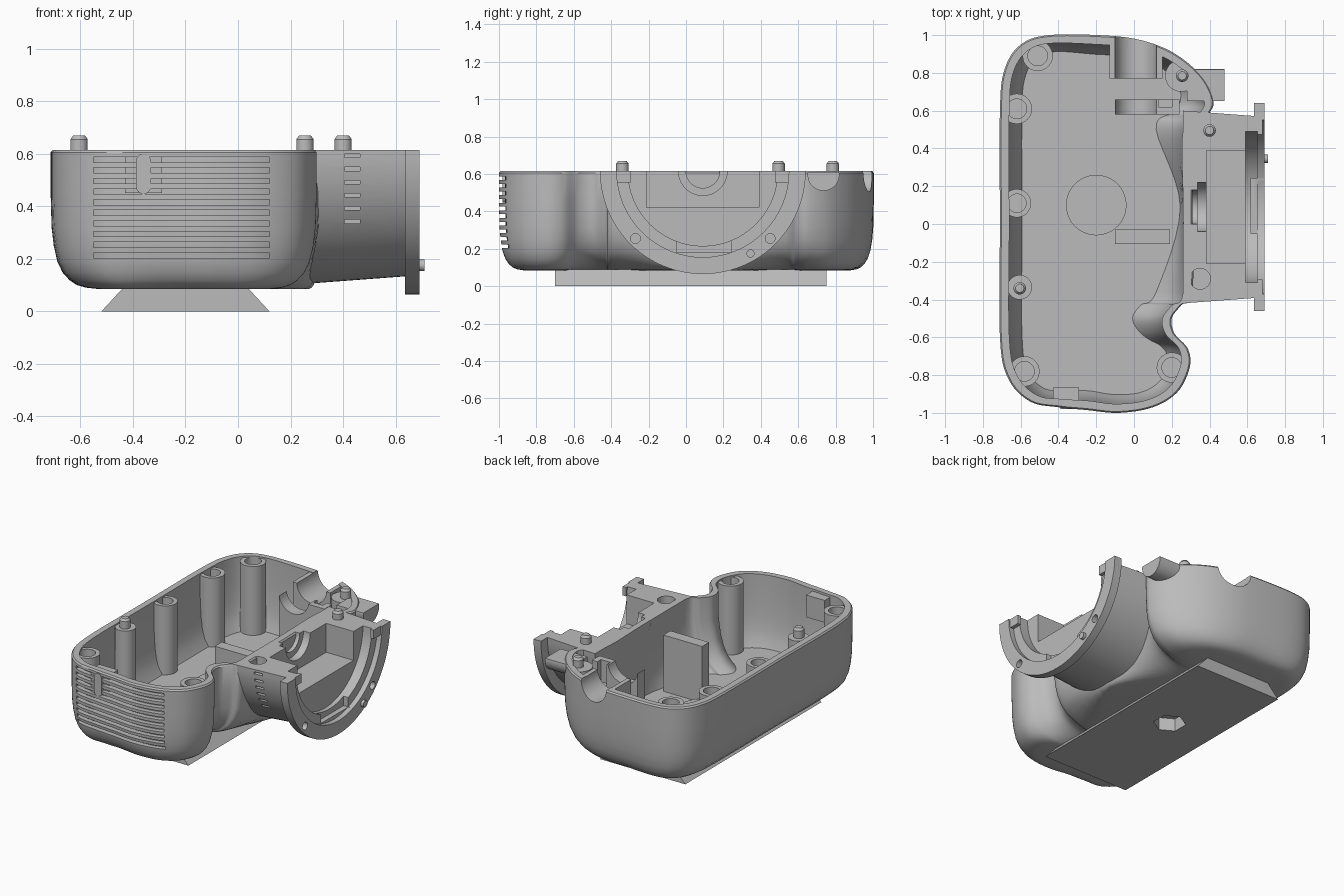
import bpy, bmesh, math
from mathutils import Vector, Matrix

if "Cube" in bpy.data.objects:
    bpy.data.objects.remove(bpy.data.objects["Cube"], do_unlink=True)

grey = bpy.data.materials.new("plain_grey")
grey.use_nodes = True
grey.diffuse_color = (0.5, 0.5, 0.5, 1)
grey.node_tree.nodes["Principled BSDF"].inputs["Base Color"].default_value = grey.diffuse_color

RIM = 0.615      # height of the open rim
AXIS_Y = 0.09    # lens barrel axis


def finish(name, bm):
    bmesh.ops.recalc_face_normals(bm, faces=bm.faces)
    mesh = bpy.data.meshes.new(name)
    bm.to_mesh(mesh)
    bm.free()
    mesh.materials.append(grey)
    obj = bpy.data.objects.new(name, mesh)
    bpy.context.collection.objects.link(obj)
    return obj


def add_box(bm, x, y, z):
    size = Matrix.Diagonal((x[1] - x[0], y[1] - y[0], z[1] - z[0], 1))
    mid = Matrix.Translation((sum(x) / 2, sum(y) / 2, sum(z) / 2))
    bmesh.ops.create_cube(bm, size=1, matrix=mid @ size)


def boxes(name, *dims):
    bm = bmesh.new()
    for d in dims:
        add_box(bm, *d)
    return finish(name, bm)


def rod(name, start, end, r, r_end=None, sides=48):
    a, b = Vector(start), Vector(end)
    turn = (b - a).to_track_quat('Z', 'Y').to_matrix().to_4x4()
    bm = bmesh.new()
    bmesh.ops.create_cone(bm, cap_ends=True, segments=sides, radius1=r,
                          radius2=r if r_end is None else r_end, depth=(b - a).length,
                          matrix=Matrix.Translation((a + b) / 2) @ turn)
    return finish(name, bm)


def combine(obj, tool, how='DIFFERENCE', keep=False):
    mod = obj.modifiers.new("shape", 'BOOLEAN')
    mod.operation, mod.object, mod.solver = how, tool, 'EXACT'
    bpy.context.view_layer.objects.active = obj
    bpy.ops.object.modifier_apply(modifier=mod.name)
    if not keep:
        bpy.data.objects.remove(tool, do_unlink=True)
    return obj


# Body outline: x, y and how strongly the wall curls in toward the floor
OUTLINE = [
    (-.71, 0, .9), (-.71, -.6, .9), (-.665, -.82, .8), (-.55, -.94, .7), (-.4, -.97, .7),
    (-.25, -.985, .7), (-.08, -1, .7), (.1, -.97, .7), (.23, -.89, .8), (.295, -.76, .9),
    (.285, -.66, 1.2), (.215, -.58, 1.7), (.2, -.5, 2.1), (.25, -.43, 2.2), (.31, -.36, 1.9),
    (.31, .09, .2), (.31, .5, 1.9), (.4, .59, 2), (.42, .66, 1.7), (.36, .78, 1.1),
    (.22, .9, .8), (.05, .97, .7), (-.15, .998, .7), (-.45, 1, .7), (-.6, .95, .8),
    (-.685, .82, .9), (-.71, .6, .9)]


def spline(points, steps=6):
    n, out = len(points), []
    for i in range(n):
        a, b, c, d = (Vector(points[(i + k) % n]) for k in (-1, 0, 1, 2))
        for s in range(steps):
            t = s / steps
            out.append(b + t * (c - a) / 2 + t * t * (a - 2.5 * b + 2 * c - d / 2)
                       + t ** 3 * (1.5 * (b - c) + (d - a) / 2))
    return out


PATH = spline(OUTLINE)


def loft(name, profile):
    """Rings of (wall inset, curl inset, height), moved toward a central spine."""
    bm = bmesh.new()
    rings = []
    for wall, curl, z in profile:
        ring = []
        for p in PATH:
            spine = Vector((-.2, max(-.62, min(.6, p.y))))
            way = spine - p.xy
            q = p.xy + way.normalized() * min(wall + curl * p.z, way.length * .9)
            ring.append(bm.verts.new((q.x, q.y, z)))
        rings.append(ring)
    n = len(PATH)
    for low, high in zip(rings, rings[1:]):
        for i in range(n):
            bm.faces.new((low[i], low[(i + 1) % n], high[(i + 1) % n], high[i]))
    bm.faces.new(rings[0])
    bm.faces.new(rings[-1])
    return finish(name, bm)


# Housing shell with a rounded underside
outer = [(0, .2, .085), (0, .15, .09), (0, .11, .1), (0, .08, .118), (0, .05, .148),
         (0, .028, .19), (0, .013, .25), (0, .004, .32), (0, 0, .45), (0, 0, .605),
         (.008, 0, RIM)]
inner = [(.05, 0, RIM), (.05, 0, .45), (.05, .012, .32), (.05, .025, .25),
         (.05, .045, .19), (.05, .075, .14)]
shell = loft("housing_shell", outer + inner)
envelope = loft("envelope", [(w + .01, c, z) for w, c, z in outer])

# Front grille grooves of even depth, and back port
grooves = boxes("grooves", *[((-.55, .12), (-1.1, -.85), (z, z + .02))
                             for z in (.203 + .0405 * i for i in range(10))])
combine(grooves, loft("core", [(w + .035, c, z) for w, c, z in outer]))
combine(shell, grooves)
PORT = ((.01, .5, RIM), (.01, 1.1, RIM), .11)
combine(shell, rod("port", *PORT))

# Grille button
button = boxes("grille_button", ((-.388, -.332), (-.98, -.93), (.475, .572)))
for z in (.475, .572):
    combine(button, rod("end", (-.36, -.98, z), (-.36, -.93, z), .028), 'UNION')

# Lens barrel with mounting flange
barrel = rod("lens_barrel", (.26, AXIS_Y, RIM), (.66, AXIS_Y, RIM), .51, .48, 96)
combine(barrel, rod("flange", (.635, AXIS_Y, RIM), (.69, AXIS_Y, RIM), .55, sides=96), 'UNION')
combine(barrel, boxes("upper", ((0, 1), (-1, 1), (RIM, 1.5))))
for x, r in ((.655, .46), (.59, .4), (.335, .13), (.1, .09)):
    combine(barrel, rod("bore", (x, AXIS_Y, RIM), (.8, AXIS_Y, RIM), r, sides=64))
combine(barrel, boxes("pocket", ((.385, .75), (-.21, .39), (.42, .8))))
combine(barrel, boxes("lower_slot", ((.62, .8), (-.05, .24), (.18, .3))))
for y in (-.27, .45):
    combine(barrel, rod("screw_hole", (.65, y, .255), (.8, y, .255), .026, sides=24))
combine(barrel, rod("well", (.35, -.29, .45), (.35, -.29, .7), .055))
vents = []
for i in range(6):
    z = .335 + .05 * i
    skin = AXIS_Y - math.sqrt(.49 ** 2 - (z - RIM) ** 2)
    vents.append(((.405, .465), (skin - .1, skin + .025), (z, z + .014)))
combine(barrel, boxes("vents", *vents))
rod("flange_pin", (.64, .345, .175), (.71, .345, .175), .022, sides=24)

# Flange locking tabs
for side in (-1, 1):
    y = AXIS_Y + side * .425
    boxes("flange_tab", ((.655, .68), (y - .04, y + .04), (.555, RIM)))

# Hollow screw posts
for x, y, r in ((-.51, .89, .08), (-.62, .61, .08), (-.62, .11, .075),
                (-.58, -.78, .08), (.2, -.76, .08)):
    post = rod("screw_post", (x, y, .13), (x, y, .605), r)
    combine(post, rod("hole", (x, y, .45), (x, y, .7), r * .65))
    combine(post, envelope, 'INTERSECT', keep=True)

# Bosses and chamfered locating pins
for x, y, r in ((-.605, -.335, .065), (.25, .785, .085)):
    combine(rod("pin_boss", (x, y, .13), (x, y, .605), r), envelope, 'INTERSECT', keep=True)
for x, y in ((-.605, -.34), (.255, .785), (.4, .495)):
    rod("locating_pin", (x, y, .58), (x, y, .655), .033, sides=32)
    rod("locating_pin_tip", (x, y, .655), (x, y, .67), .033, .022, 32)

# Port cradle and inner bracket
cradle = boxes("port_cradle", ((-.13, .15), (.77, .95), (.4, .612)))
bracket = boxes("port_bracket", ((-.1, .24), (.58, .66), (.13, .6)))
for part in (cradle, bracket):
    combine(part, rod("port", *PORT))
    combine(part, envelope, 'INTERSECT', keep=True)
combine(bracket, boxes("step", ((.13, .2), (.62, .7), (.45, .7))))

# Inner divider, button block and floor disc
boxes("divider", ((-.1, .19), (-.105, -.03), (.13, .52)))
combine(boxes("button_block", ((-.43, -.29), (-.955, -.865), (.45, .6))),
        envelope, 'INTERSECT', keep=True)
rod("floor_disc", (-.2, .1, .12), (-.2, .1, .17), .16, sides=64)
bpy.data.objects.remove(envelope, do_unlink=True)

# Strap lug beside the barrel
lug = rod("strap_lug", (.28, .735, .595), (.48, .735, .595), .085)
combine(lug, boxes("upper", ((0, 1), (.5, 1), (.61, 1))))

# Dovetail foot with a hexagonal nut pocket
foot = boxes("dovetail_foot", ((-.52, .12), (-.7, .75), (0, .09)))
for v in foot.data.vertices:
    if v.co.z > .05:
        v.co.x = -.2 + (v.co.x + .2) * .74
combine(foot, rod("pocket", (-.2, .1, -.1), (-.2, .1, .2), .1, sides=6))

# Smooth curved surfaces, keep edges crisp
bpy.ops.object.select_all(action='DESELECT')
for obj in bpy.context.scene.objects:
    if obj.type == 'MESH':
        obj.select_set(True)
        bpy.context.view_layer.objects.active = obj
bpy.ops.object.shade_smooth_by_angle(angle=math.radians(32))
